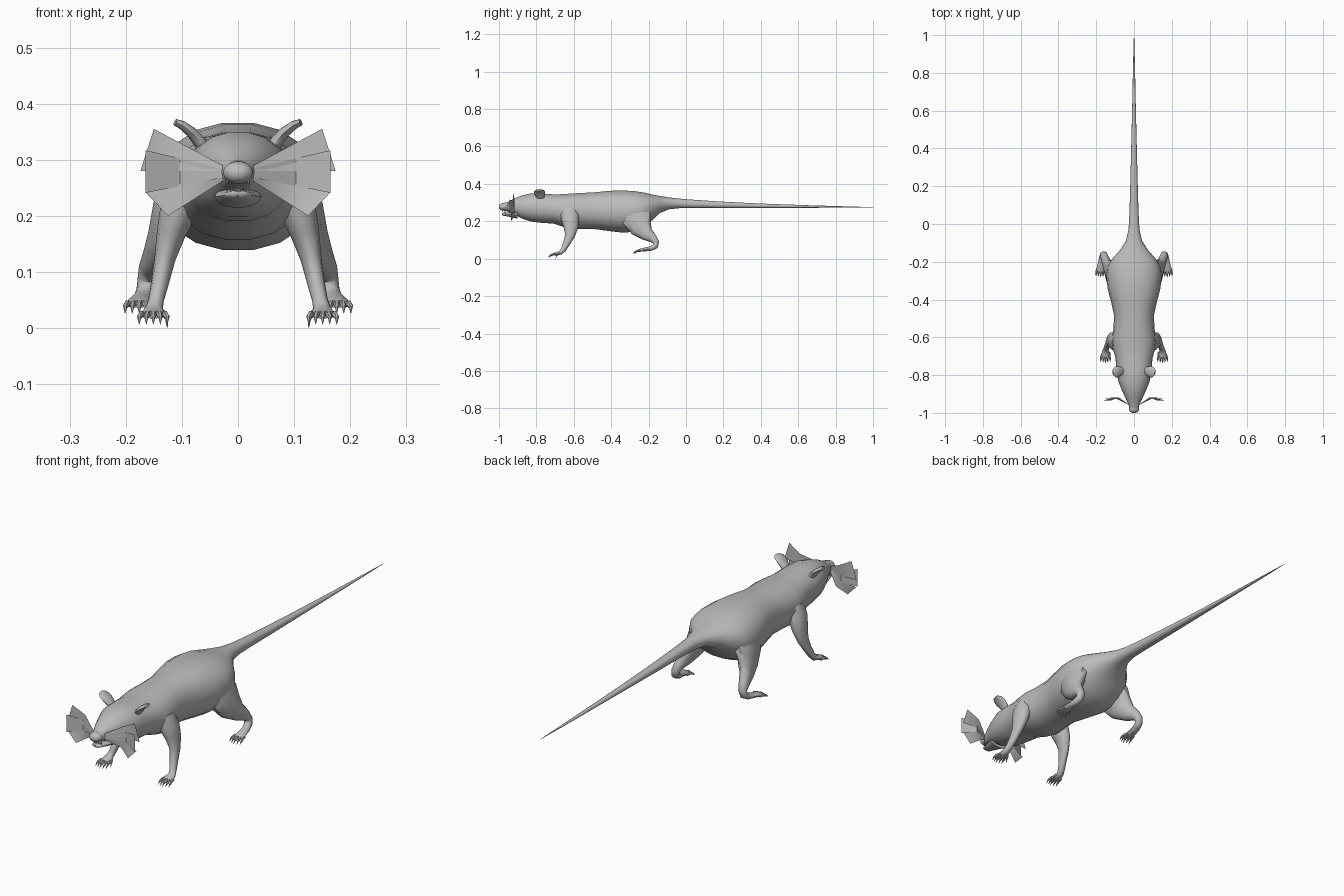
import bpy, bmesh, math
from mathutils import Vector

grey = bpy.data.materials.new("grey fur")
grey.diffuse_color = (0.5, 0.5, 0.5, 1)


def finish(name, bm, mirror, angle=50):
    bmesh.ops.recalc_face_normals(bm, faces=bm.faces)
    me = bpy.data.meshes.new(name)
    bm.to_mesh(me)
    bm.free()
    me.materials.append(grey)
    ob = bpy.data.objects.new(name, me)
    bpy.context.collection.objects.link(ob)
    bpy.ops.object.select_all(action='DESELECT')
    ob.select_set(True)
    bpy.context.view_layer.objects.active = ob
    bpy.ops.object.shade_smooth_by_angle(angle=math.radians(angle))
    if mirror:
        ob.modifiers.new("mirror", 'MIRROR').use_clip = False
    return ob


def tube(bm, pts, sides=10, ref=(1, 0, 0), tangent=None, power=1.0):
    """Loft of elliptical rings; pts are (x, y, z, radius along ref, other radius)."""
    rings = []
    for i, (x, y, z, a, b) in enumerate(pts):
        p, q = pts[max(i - 1, 0)], pts[min(i + 1, len(pts) - 1)]
        t = Vector(tangent) if tangent else (Vector(q[:3]) - Vector(p[:3])).normalized()
        u = Vector(ref)
        u = (u - t * u.dot(t)).normalized()
        v = t.cross(u)
        ring = []
        for k in range(sides):
            w = 2 * math.pi * k / sides
            c, s = math.cos(w), math.sin(w)
            c, s = (math.copysign(abs(n) ** power, n) for n in (c, s))
            ring.append(bm.verts.new(Vector((x, y, z)) + u * a * c + v * b * s))
        rings.append(ring)
    for r, s in zip(rings, rings[1:]):
        for k in range(sides):
            n = (k + 1) % sides
            bm.faces.new((r[k], r[n], s[n], s[k]))
    bm.faces.new(rings[0])
    bm.faces.new(rings[-1])


def loft(name, pts, mirror=True, **kw):
    bm = bmesh.new()
    tube(bm, pts, **kw)
    return finish(name, bm, mirror)


# Body, head and tail: y, half width, top, bottom
profile = [(-.975, .022, .298, .258), (-.95, .032, .305, .25), (-.92, .046, .322, .238),
           (-.88, .064, .338, .215), (-.83, .084, .35, .198), (-.77, .093, .35, .19),
           (-.71, .098, .345, .187), (-.66, .112, .346, .17), (-.61, .117, .35, .157),
           (-.55, .108, .353, .157), (-.48, .106, .357, .156), (-.41, .122, .364, .146),
           (-.34, .14, .367, .138), (-.27, .147, .362, .142), (-.22, .138, .354, .166),
           (-.18, .112, .344, .205), (-.14, .076, .336, .243), (-.09, .043, .328, .264),
           (-.03, .029, .321, .27), (.06, .024, .314, .27), (.2, .02, .305, .27),
           (.4, .015, .295, .271), (.65, .009, .286, .272), (.85, .005, .28, .273),
           (1.0, .0008, .2757, .2745)]
loft("body_and_tail", [(0, y, (t + b) / 2, w, (t - b) / 2) for y, w, t, b in profile],
     mirror=False, sides=18, tangent=(0, 1, 0), power=.9)

# Nose and lower jaw
loft("nose", [(0, -1, .277, .01, .007), (0, -.994, .277, .021, .015), (0, -.983, .277, .027, .02),
              (0, -.97, .278, .026, .02), (0, -.95, .28, .02, .017)],
     mirror=False, sides=14, tangent=(0, 1, 0))
loft("lower_jaw", [(0, -.985, .24, .008, .004), (0, -.977, .238, .02, .008),
                   (0, -.95, .236, .028, .011), (0, -.9, .234, .042, .02)],
     mirror=False, sides=12, tangent=(0, 1, 0))

# Teeth
bm = bmesh.new()
for i in range(4):
    x = .004 + i * .005
    y = -.98 + i * .004
    tube(bm, [(x, y, .264, .0025, .0025), (x, y, .249, .0004, .0004)], sides=5)
    tube(bm, [(x, y + .004, .24, .002, .002), (x, y + .004, .251, .0004, .0004)], sides=5)
finish("teeth", bm, True)

# Ears, flattened and leaning outward
loft("ear", [(.052, -.775, .312, .016, .014), (.067, -.778, .33, .022, .012),
             (.083, -.782, .349, .03, .01), (.1, -.784, .362, .028, .008),
             (.112, -.786, .367, .014, .006)], ref=(0, 1, 0))

# Whisker fans: root edge, bend edge and tip edge
bm = bmesh.new()
fans = [((.024, .288), (.028, .28), (.15, .355), (.174, .28), -.925),
        ((.028, .285), (.028, .268), (.165, .317), (.165, .241), -.945),
        ((.028, .276), (.024, .264), (.165, .242), (.125, .2), -.935)]
for r0, r1, t0, t1, ty in fans:
    rows = []
    for f, y in ((0, -.958), (.55, -.918), (1, ty)):
        rows.append([bm.verts.new((a[0] + (b[0] - a[0]) * f, y, a[1] + (b[1] - a[1]) * f))
                     for a, b in ((r0, t0), (r1, t1))])
    for p, q in zip(rows, rows[1:]):
        bm.faces.new((p[0], p[1], q[1], q[0]))
finish("whiskers", bm, True)

# Legs
loft("front_leg", [(.085, -.625, .26, .035, .05), (.105, -.62, .215, .034, .05),
                   (.119, -.615, .17, .026, .042), (.13, -.62, .125, .019, .028),
                   (.138, -.637, .085, .016, .02), (.146, -.655, .05, .014, .015),
                   (.15, -.668, .034, .016, .012), (.151, -.69, .027, .022, .009),
                   (.151, -.705, .024, .02, .007)])
loft("hind_leg", [(.095, -.275, .26, .045, .075), (.115, -.262, .21, .038, .08),
                  (.13, -.24, .165, .031, .062), (.145, -.208, .13, .025, .038),
                  (.156, -.176, .108, .021, .024), (.161, -.16, .088, .018, .017),
                  (.164, -.163, .068, .017, .016), (.169, -.185, .055, .017, .013),
                  (.174, -.215, .05, .019, .011), (.177, -.24, .046, .022, .009),
                  (.177, -.252, .043, .02, .007)])


# Toes ending in curved claws
def toes(name, x, y, z, drop):
    bm = bmesh.new()
    for i in range(5):
        s = (i - 2) / 2
        px, py = x + s * .017, y + abs(s) * .008
        qx, tip = x + s * .025, py - .022
        tube(bm, [(px, py + .008, z, .005, .005), (px + s * .004, py - .008, z + .002, .006, .006),
                  (qx, tip, z - .003, .0045, .005), (qx, tip - .006, z - .006, .003, .003),
                  (qx, tip - .014, z - drop, .0005, .0005)], sides=6)
    finish(name, bm, True)


toes("front_toes", .151, -.701, .023, .016)
toes("hind_toes", .176, -.247, .042, .016)
# Thumb on the front paw
loft("front_thumb", [(.138, -.675, .03, .006, .006), (.13, -.685, .024, .006, .006),
                     (.127, -.692, .015, .003, .003), (.126, -.697, .0, .0005, .0005)], sides=6)
